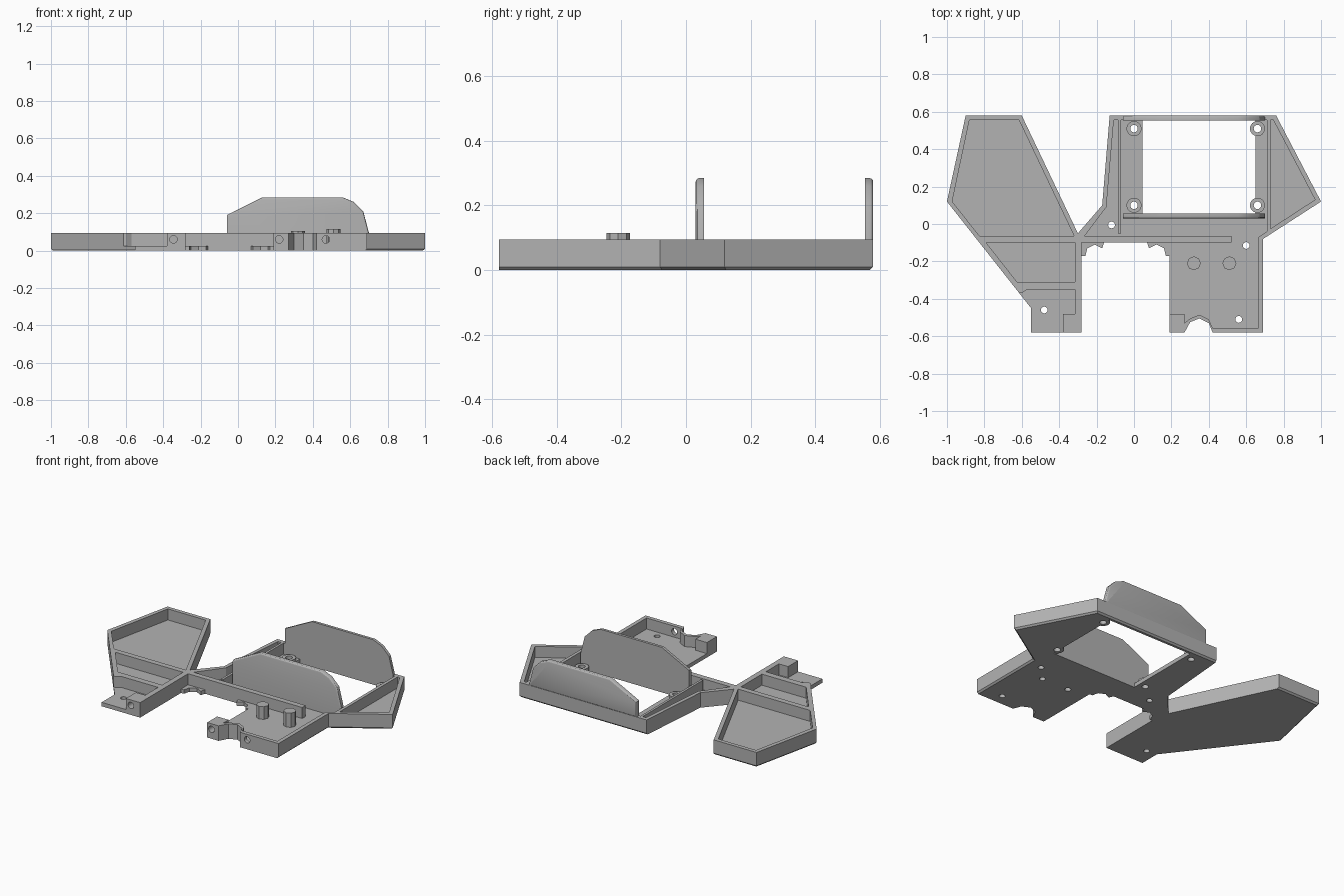
import bpy, bmesh
from mathutils import Matrix, Vector

FLOOR, RIM = 0.025, 0.095

old = bpy.data.objects.get("Cube")
if old:
    bpy.data.objects.remove(old, do_unlink=True)

grey = bpy.data.materials.new("plain grey")
grey.use_nodes = True
grey.diffuse_color = (0.45, 0.45, 0.45, 1)
bsdf = next(n for n in grey.node_tree.nodes if n.type == 'BSDF_PRINCIPLED')
bsdf.inputs["Base Color"].default_value = grey.diffuse_color


def finish(name, bm):
    bmesh.ops.recalc_face_normals(bm, faces=bm.faces)
    mesh = bpy.data.meshes.new(name)
    bm.to_mesh(mesh)
    bm.free()
    mesh.materials.append(grey)
    obj = bpy.data.objects.new(name, mesh)
    bpy.context.collection.objects.link(obj)
    return obj


def prism(points, offset, bevel_rule=None, size=0.01, segments=1):
    """Extrude a closed 3D outline; optionally bevel edges picked by a rule."""
    bm = bmesh.new()
    face = bm.faces.new([bm.verts.new(p) for p in points])
    out = bmesh.ops.extrude_face_region(bm, geom=[face], use_keep_orig=True)
    verts = [v for v in out["geom"] if isinstance(v, bmesh.types.BMVert)]
    bmesh.ops.translate(bm, verts=verts, vec=offset)
    bmesh.ops.recalc_face_normals(bm, faces=bm.faces)
    if bevel_rule:
        edges = [e for e in bm.edges if bevel_rule(*[v.co for v in e.verts])]
        bmesh.ops.bevel(bm, geom=edges, offset=size, segments=segments,
                        affect='EDGES', profile=0.5)
    return bm


def slab(name, outline, z0, z1, rule=None):
    pts = [(x, y, z0) for x, y in outline]
    return finish(name, prism(pts, (0, 0, z1 - z0), rule))


def rect(x0, y0, x1, y1):
    return [(x0, y0), (x1, y0), (x1, y1), (x0, y1)]


def rod(name, centre, radius, length, sides=24, along_y=False):
    bm = bmesh.new()
    bmesh.ops.create_cone(bm, cap_ends=True, segments=sides, radius1=radius,
                          radius2=radius, depth=length)
    turn = Matrix.Rotation(1.5707963, 4, 'X') if along_y else Matrix()
    bm.transform(Matrix.Translation(Vector(centre)) @ turn)
    return finish(name, bm)


def cut(target, cutter):
    mod = target.modifiers.new("cut", 'BOOLEAN')
    mod.operation, mod.solver, mod.object = 'DIFFERENCE', 'EXACT', cutter
    bpy.context.view_layer.objects.active = target
    bpy.ops.object.modifier_apply(modifier=mod.name)
    bpy.data.objects.remove(cutter, do_unlink=True)


# Main frame: one outline with the slanted wings, arms and front notch
tab = [(-0.28, -0.17), (-0.26, -0.17), (-0.25, -0.13), (-0.21, -0.11),
       (-0.17, -0.13), (-0.16, -0.10)]
other_tab = [(-0.09 - x, y) for x, y in reversed(tab)]
outline = [(-0.9, 0.58), (-1, 0.12), (-0.55, -0.45), (-0.55, -0.58), (-0.28, -0.58)]
outline += tab + other_tab
outline += [(0.19, -0.58), (0.27, -0.58), (0.30, -0.525), (0.35, -0.505),
            (0.40, -0.53), (0.42, -0.58), (0.69, -0.58), (0.69, -0.08), (1, 0.12),
            (0.76, 0.58), (-0.13, 0.58), (-0.17, 0.1), (-0.30, -0.05), (-0.6, 0.58)]


def outer_bottom(a, b):
    mid = (a + b) / 2
    return max(a.z, b.z) < 0.001 and (mid.x > 0.68 or mid.x < -0.58 or mid.y > 0.57)


frame = slab("tray_frame", outline, 0, RIM, outer_bottom)

# Recessed pockets
pockets = [
    [(-0.88, 0.555), (-0.615, 0.555), (-0.32, -0.065), (-0.825, -0.065), (-0.972, 0.12)],
    [(-0.79, -0.10), (-0.315, -0.10), (-0.315, -0.31), (-0.625, -0.31)],
    [(-0.57, -0.35), (-0.315, -0.35), (-0.315, -0.48), (-0.38, -0.48), (-0.38, -0.7),
     (-0.75, -0.7), (-0.75, -0.37), (-0.6, -0.37)],
    [(-0.265, -0.065), (0.52, -0.065), (0.52, -0.10), (-0.28, -0.10), (-0.28, -0.3),
     (0.1, -0.3), (0.1, -0.48), (0.27, -0.48), (0.27, -0.53), (0.30, -0.505),
     (0.35, -0.485), (0.40, -0.51), (0.42, -0.555), (0.665, -0.555), (0.665, -0.07),
     (0.71, -0.04), (0.71, 0.555), (-0.108, 0.555), (-0.148, 0.09)],
    [(0.73, 0.555), (0.745, 0.555), (0.968, 0.13), (0.73, -0.025)],
]
for pocket in pockets:
    cut(frame, slab("pocket_cutter", pocket, FLOOR, 0.3))

# Rectangular window through the floor
cut(frame, slab("window_cutter", rect(0.045, 0.055, 0.65, 0.555), -0.1, 0.2))

# Screw holes through the floor and into the front blocks
for x, y in [(-0.12, -0.005), (0.60, -0.115), (0.56, -0.51), (-0.48, -0.46)]:
    cut(frame, rod("hole_cutter", (x, y, 0), 0.018, 0.2))
for x in (-0.345, 0.22, 0.47):
    cut(frame, rod("hole_cutter", (x, -0.56, 0.06), 0.02, 0.14, along_y=True))

# Ring bosses at the window corners
for x in (0, 0.66):
    for y in (0.10, 0.51):
        cut(frame, rod("hole_cutter", (x, y, 0), 0.02, 0.2))
        boss = rod("window_boss", (x, y, 0.02), 0.04, 0.04)
        cut(boss, rod("hole_cutter", (x, y, 0), 0.02, 0.2))

# Faceted posts with blind holes underneath
for x, top in ((0.32, 0.105), (0.51, 0.115)):
    post = rod("support_post", (x, -0.21, top / 2), 0.037, top, sides=8)
    cut(frame, rod("hole_cutter", (x, -0.21, 0), 0.018, 0.06))
    cut(post, rod("hole_cutter", (x, -0.21, 0), 0.018, 0.12))

# Thin rib beside the window
slab("window_rib", rect(-0.085, -0.05, -0.07, 0.56), 0.02, RIM)

# Tall guard walls in front of and behind the window
profile = [(-0.06, 0.19), (0.13, 0.285), (0.56, 0.285), (0.62, 0.26), (0.67, 0.21),
           (0.70, 0.095)]


def guard(name, outer_y, depth, base):
    pts = [(-0.06, outer_y, base)] + [(x, outer_y, z) for x, z in profile]
    pts.append((0.70, outer_y, base))

    def top_outer(a, b):
        return (abs(a.y - outer_y) < 0.001 and abs(b.y - outer_y) < 0.001
                and min(a.z, b.z) > 0.09)
    finish(name, prism(pts, (0, depth, 0), top_outer, 0.012, 3))


guard("front_guard", 0.03, 0.026, 0.0)
guard("back_guard", 0.58, -0.026, 0.09)

# Keep facets crisp and round parts smooth
for obj in bpy.context.scene.objects:
    if obj.type == 'MESH' and obj.name.startswith(("window_boss", "tray", "front_g", "back_g")):
        bpy.ops.object.select_all(action='DESELECT')
        obj.select_set(True)
        bpy.context.view_layer.objects.active = obj
        bpy.ops.object.shade_smooth_by_angle(angle=0.45)
